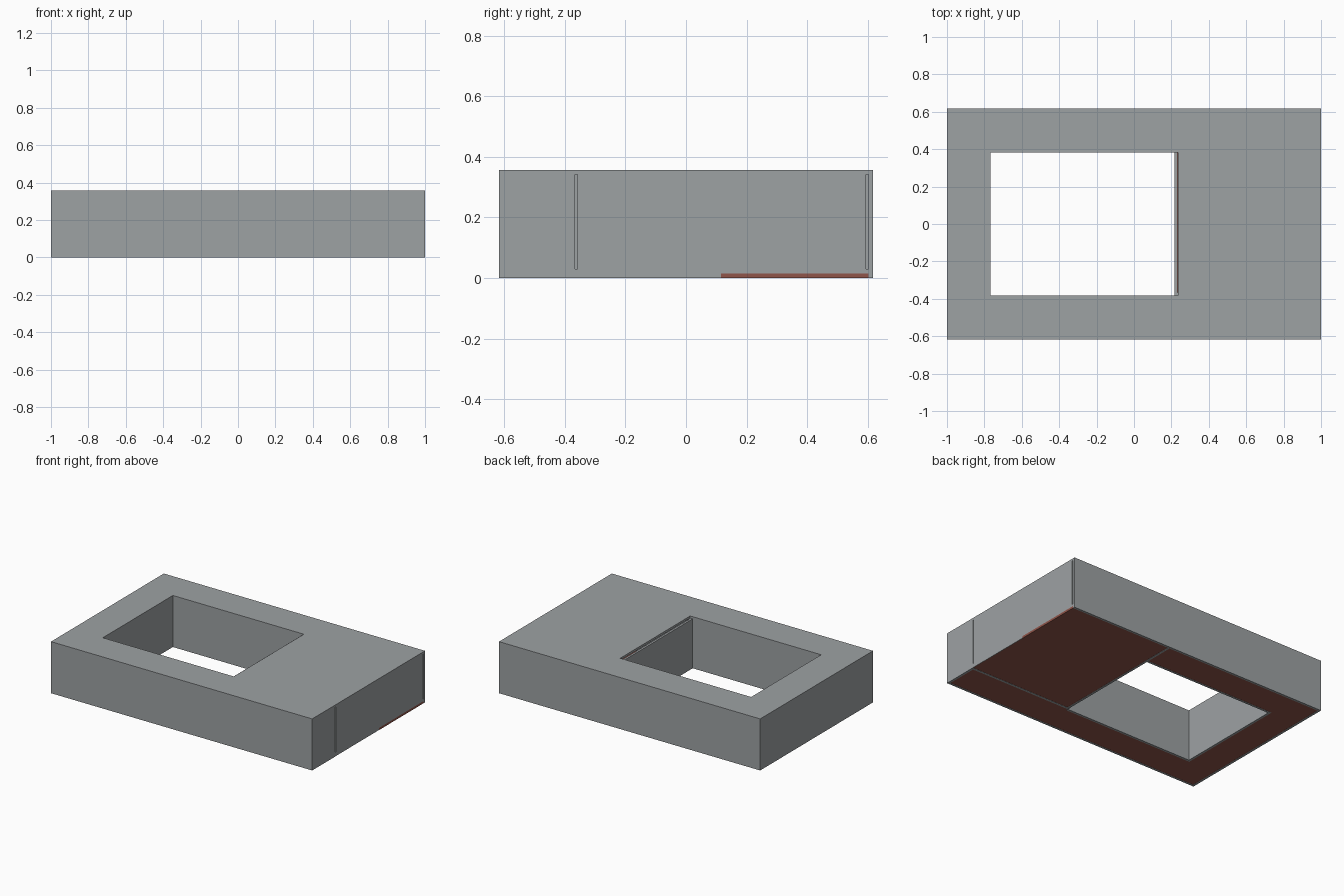
import bpy

if "Cube" in bpy.data.objects:
    bpy.data.objects.remove(bpy.data.objects["Cube"])


def material(name, rgb):
    m = bpy.data.materials.new(name)
    m.diffuse_color = (*rgb, 1)
    m.use_nodes = True
    m.node_tree.nodes["Principled BSDF"].inputs["Base Color"].default_value = m.diffuse_color
    return m


GREY = material("concrete grey", (0.34, 0.36, 0.37))
BROWN = material("floor brown", (0.28, 0.09, 0.068))

W, D, H = 1.0, 0.617, 0.357      # half width, half depth, height
T = 0.015                        # wall and slab thickness
HX0, HX1, HY = -0.767, 0.217, 0.383   # courtyard opening
PY = -0.367                      # hall side of the partition


def box(name, x0, x1, y0, y1, z0, z1, mat):
    bpy.ops.mesh.primitive_cube_add(
        size=1, location=((x0 + x1) / 2, (y0 + y1) / 2, (z0 + z1) / 2))
    o = bpy.context.object
    o.name = name
    o.scale = (x1 - x0, y1 - y0, z1 - z0)
    bpy.ops.object.transform_apply(location=True, rotation=True, scale=True)
    o.data.materials.append(mat)
    return o


def ring_slab(name, ox, oy, hx0, hx1, hy, z0, z1, mat):
    """Rectangular slab with a rectangular opening."""
    outer = [(-ox, -oy), (ox, -oy), (ox, oy), (-ox, oy)]
    inner = [(hx0, -hy), (hx1, -hy), (hx1, hy), (hx0, hy)]
    verts = [(x, y, z) for z in (z0, z1) for ring in (outer, inner) for x, y in ring]
    faces = []
    for i in range(4):
        j = (i + 1) % 4
        faces += [(8 + i, 8 + j, 12 + j, 12 + i), (j, i, 4 + i, 4 + j),
                  (i, j, 8 + j, 8 + i), (4 + j, 4 + i, 12 + i, 12 + j)]
    me = bpy.data.meshes.new(name)
    me.from_pydata(verts, [], faces)
    o = bpy.data.objects.new(name, me)
    bpy.context.collection.objects.link(o)
    me.materials.append(mat)
    return o


# Roof and floor slabs with the courtyard opening
ring_slab("roof", W, D, HX0, HX1 + 0.019, HY, H - T, H, GREY)
ring_slab("floor", W - 0.002, D - 0.002, HX0 - 0.002, HX1 + 0.002, HY + 0.002,
          0.001, T, BROWN)

# Outer walls
top = H - T
for s, label in ((-1, "front"), (1, "back")):
    a, b = sorted((s * D, s * (D - T)))
    box(label + "_wall", -W, W, a, b, 0, top, GREY)
box("left_wall", -W, -W + T, -D + T, D - T, 0, top, GREY)
box("right_wall", W - T, W, -D + T, PY, 0, top, GREY)

# Courtyard walls
for s, label in ((-1, "front"), (1, "back")):
    a, b = sorted((s * HY, s * (HY + T)))
    box("courtyard_%s_wall" % label, HX0 - T, HX1, a, b, 0, top, GREY)
box("courtyard_left_wall", HX0 - T, HX0, -HY, HY, 0, top, GREY)
box("courtyard_right_wall", HX1, HX1 + T, -HY, D - T, 0, top, GREY)

# Partition in front of the hall
box("hall_partition", HX1 + T, W - T, -HY, PY, 0, top, GREY)

# End panel of the hall, with narrow slots at both sides
gap = 0.008
box("end_panel", W - T, W, PY + gap, D - T - gap, 0.03, top, GREY)
box("end_panel_sill", W - T, W, PY, D - T, T, 0.03, GREY)
box("grey_floor_edge", W - 0.004, W, PY, 0.115, 0.001, T, GREY)
box("brown_floor_edge", W - 0.004, W, 0.115, D - T, 0, T, BROWN)
